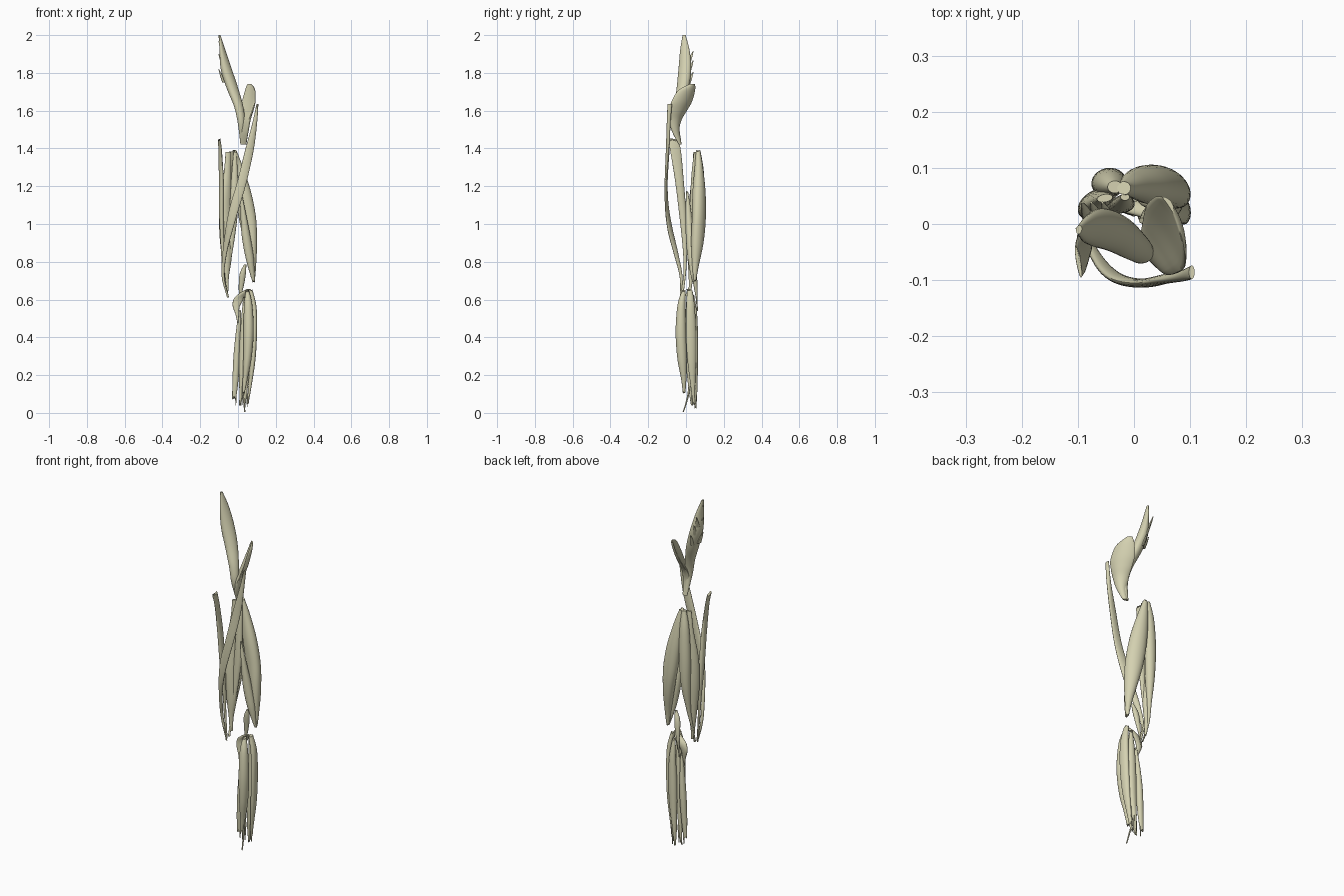
import bpy, bmesh, random
from math import cos, sin, pi, radians

random.seed(4)
mat = bpy.data.materials.new("pale_tissue")
mat.diffuse_color = (0.66, 0.64, 0.44, 1)


def spline(p, t):
    """Catmull-Rom interpolation of a list of tuples, t in 0..len-1"""
    i = min(int(t), len(p) - 2)
    f = t - i
    a, b, c, d = p[max(i - 1, 0)], p[i], p[i + 1], p[min(i + 2, len(p) - 1)]
    return [0.5 * (2 * q + (r - o) * f + (2 * o - 5 * q + 4 * r - s) * f * f
                   + (3 * q - o - 3 * r + s) * f ** 3) for o, q, r, s in zip(a, b, c, d)]


def muscle(name, stations, curl=0.0, fray=0.0, sides=24, sub=7):
    """Loft level ellipses: (x, y, z, half width, half depth, angle of width axis)"""
    bm = bmesh.new()
    rings = []
    n = (len(stations) - 1) * sub
    for k in range(n + 1):
        x, y, z, a, b, ang = spline(stations, k / sub)
        a, b, ang = max(a, 0.002), max(b, 0.002), radians(ang)
        ring = []
        for j in range(sides):
            th = 2 * pi * j / sides
            u, v = a * cos(th), b * sin(th)
            v += curl * a * (0.5 - cos(th) ** 2)      # hollow, sheet-like bend
            dz = random.uniform(-fray, fray) if k in (0, n) else 0
            ring.append(bm.verts.new((x + u * cos(ang) - v * sin(ang),
                                      y + u * sin(ang) + v * cos(ang), z + dz)))
        rings.append(ring)
    for r, s in zip(rings, rings[1:]):
        for j in range(sides):
            bm.faces.new((r[j], r[(j + 1) % sides], s[(j + 1) % sides], s[j]))
    bm.faces.new(rings[0])
    bm.faces.new(rings[-1][::-1])
    bmesh.ops.recalc_face_normals(bm, faces=bm.faces)
    me = bpy.data.meshes.new(name)
    bm.to_mesh(me)
    bm.free()
    for f in me.polygons:
        f.use_smooth = True
    me.materials.append(mat)
    ob = bpy.data.objects.new(name, me)
    bpy.context.collection.objects.link(ob)
    bpy.ops.object.select_all(action='DESELECT')
    bpy.context.view_layer.objects.active = ob
    ob.select_set(True)
    bpy.ops.object.shade_smooth_by_angle(angle=radians(40))
    return ob


def slip(name, root, tip, r=0.012):
    """Small pointed strand at a ragged muscle edge"""
    mid = [(p + q) / 2 for p, q in zip(root, tip)]
    muscle(name, [(*root, r, r * .6, 60), (*mid, r * .7, r * .5, 60), (*tip, .002, .002, 60)],
           sides=10, sub=3)


# Spinal hip flexor: feathered at the top, narrowing to a tendon
muscle("spine_hip_flexor", [
    (-.098, -.010, 2.00, .008, .005, 80), (-.082, -.006, 1.92, .026, .014, 70),
    (-.062, -.006, 1.82, .036, .027, 60), (-.030, -.018, 1.72, .034, .028, 50),
    (.004, -.042, 1.62, .026, .022, 40), (.018, -.052, 1.53, .019, .016, 20),
    (.022, -.030, 1.42, .009, .007, 0)])
for i, z in enumerate((1.77, 1.83, 1.88)):
    x = -.03 - (z - 1.72) * .33
    slip(f"rear_slip_{i}", (x, .012, z - .03), (x - .01, .038, z + .035))
for i, z in enumerate((1.78, 1.86, 1.93)):
    slip(f"inner_slip_{i}", (-.075, -.01, z - .03), (-.102, -.008, z + .04))

# Broad pelvic leaf
muscle("pelvic_leaf", [
    (.062, .036, 1.742, .016, .004, -55), (.068, .008, 1.71, .050, .008, -60),
    (.062, -.018, 1.65, .064, .011, -58), (.052, -.038, 1.60, .055, .014, -56),
    (.040, -.055, 1.55, .040, .017, -52), (.034, -.054, 1.49, .026, .015, -35),
    (.030, -.032, 1.42, .014, .008, -10)], curl=.22)

# Long strap crossing the thigh
muscle("thigh_strap", [
    (.103, -.086, 1.635, .005, .012, 0), (.088, -.092, 1.53, .013, .010, 10),
    (.060, -.097, 1.39, .023, .009, 10), (.020, -.105, 1.22, .025, .008, 0),
    (-.018, -.101, 1.09, .026, .009, -12), (-.047, -.084, .97, .022, .010, -30),
    (-.071, -.052, .84, .014, .009, -50), (-.079, -.026, .72, .008, .007, -60),
    (-.052, -.028, .61, .007, .003, -40)])

# Inner thigh strap
muscle("inner_thigh_strap", [
    (-.099, -.068, 1.445, .028, .004, 100), (-.094, -.054, 1.38, .029, .007, 104),
    (-.088, -.034, 1.22, .023, .013, 100), (-.087, -.017, 1.05, .019, .013, 95),
    (-.082, -.006, .88, .012, .009, 90), (-.077, -.006, .75, .007, .006, 90),
    (-.056, -.022, .615, .007, .003, 90)], fray=.008)

# Rear thigh group
muscle("outer_rear_thigh", [
    (-.018, .064, 1.385, .012, .012, 0), (.000, .068, 1.30, .027, .022, -15),
    (.026, .069, 1.17, .044, .033, -20), (.050, .068, 1.03, .048, .034, -25),
    (.067, .060, .90, .037, .029, -40), (.078, .050, .78, .019, .017, -50),
    (.082, .046, .70, .008, .007, -50)], fray=.006)
muscle("short_outer_thigh", [
    (.014, .006, 1.17, .005, .005, 0), (.026, .012, 1.07, .013, .015, 15),
    (.042, .020, .94, .023, .021, 20), (.062, .027, .82, .022, .018, 20),
    (.076, .036, .73, .011, .011, 20), (.083, .040, .695, .006, .006, 0)], fray=.006)
muscle("middle_rear_thigh", [
    (-.034, .066, 1.385, .013, .011, 0), (-.041, .072, 1.28, .026, .022, 10),
    (-.045, .074, 1.12, .031, .026, 10), (-.047, .068, .96, .025, .024, 10),
    (-.055, .054, .82, .012, .012, 0), (-.064, .034, .71, .006, .006, 0),
    (-.056, .000, .62, .006, .004, 60)])
muscle("inner_rear_thigh", [
    (-.052, .046, 1.38, .014, .007, 10), (-.056, .046, 1.27, .020, .013, 20),
    (-.066, .040, 1.12, .034, .020, 30), (-.066, .034, .97, .036, .025, 30),
    (-.060, .030, .83, .028, .021, 20), (-.061, .026, .72, .013, .012, 10),
    (-.055, .022, .645, .006, .006, 0)])
muscle("deep_thigh_band", [
    (-.016, .048, 1.38, .008, .006, 0), (-.018, .040, 1.25, .017, .012, 0),
    (-.022, .034, 1.08, .022, .014, 0), (-.036, .030, .92, .018, .012, 0),
    (-.050, .026, .78, .008, .007, 0)])

# Small knee muscles
muscle("knee_spindle", [
    (.038, .034, .785, .006, .006, 0), (.026, .042, .74, .016, .013, 0),
    (.018, .050, .68, .014, .011, 0), (.010, .056, .61, .006, .005, 0),
    (.000, .060, .54, .003, .003, 0)])
muscle("knee_wedge", [
    (.055, .010, .655, .008, .008, 0), (.032, .022, .635, .022, .012, 10),
    (.006, .030, .605, .028, .011, 10), (-.009, .028, .565, .019, .009, 0),
    (-.004, .022, .52, .009, .006, 0), (.000, .016, .475, .003, .003, 0)])

# Lower leg group
muscle("front_shin", [
    (.050, -.012, .645, .009, .010, 0), (.054, -.024, .57, .022, .021, 0),
    (.056, -.027, .43, .027, .028, 0), (.050, -.021, .29, .022, .025, 0),
    (.038, -.012, .18, .013, .014, 0), (.030, -.010, .11, .006, .007, 0)], fray=.008)
muscle("outer_shin", [
    (.066, .020, .65, .011, .014, 0), (.083, .024, .56, .015, .023, 10),
    (.085, .026, .42, .015, .027, 10), (.078, .030, .28, .014, .023, 10),
    (.064, .036, .15, .009, .013, 10), (.052, .042, .05, .004, .006, 0)], fray=.008)
muscle("rear_shin", [
    (.050, .036, .62, .008, .008, 0), (.054, .044, .52, .018, .015, 0),
    (.052, .045, .38, .024, .019, 0), (.047, .046, .24, .021, .017, 0),
    (.038, .048, .12, .012, .012, 0), (.034, .050, .03, .004, .005, 0)], fray=.008)
muscle("middle_shin", [
    (.036, .010, .61, .008, .007, 0), (.033, .013, .50, .016, .017, 0),
    (.028, .016, .36, .020, .021, 0), (.022, .020, .22, .017, .017, 0),
    (.016, .026, .11, .009, .010, 0), (.010, .030, .04, .004, .004, 0)], fray=.006)
muscle("inner_shin", [
    (.010, .026, .54, .006, .006, 0), (.002, .030, .43, .013, .015, 0),
    (-.006, .034, .30, .018, .018, 0), (-.013, .034, .18, .016, .014, 0),
    (-.020, .036, .08, .011, .006, 0)], fray=.010)
muscle("ankle_strand", [
    (.026, .022, .20, .006, .006, 0), (.026, .014, .11, .005, .005, 0),
    (.032, .000, .05, .004, .004, 0), (.036, -.015, .004, .003, .003, 0)])

# Frayed tendon ends
for i, (x, y, z) in enumerate([(-.012, .036, .05), (.046, .052, .04), (.058, .044, .09),
                               (.036, -.006, .12), (.022, .034, .05)]):
    slip(f"tendon_end_{i}", (x, y, z + .09), (x + random.uniform(-.006, .006), y, z - .01), .007)
for i, (x, y, z) in enumerate([(.088, .044, .71), (.068, .046, .73), (-.066, .024, .67)]):
    slip(f"thigh_end_{i}", (x, y, z + .08), (x, y - .004, z - .01), .007)
